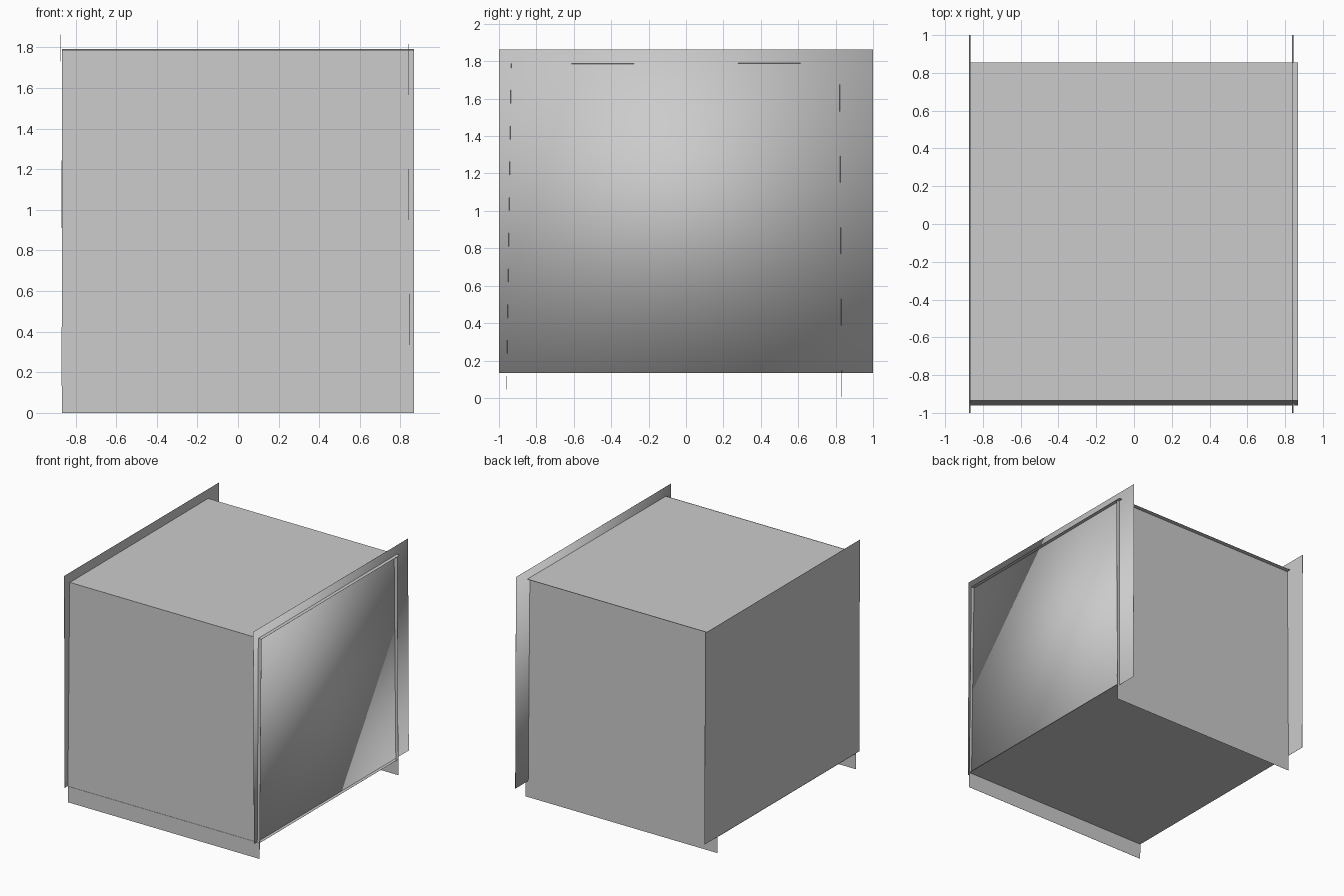
import bpy

if "Cube" in bpy.data.objects:
    bpy.data.objects.remove(bpy.data.objects["Cube"])

T = 0.001  # panel thickness


def panel(name, size, loc, rot=(0, 0, 0), smooth=False):
    """Thin rectangular board, very slightly tilted."""
    bpy.ops.mesh.primitive_cube_add(size=1)
    ob = bpy.context.object
    ob.name = name
    ob.scale = size
    bpy.ops.object.transform_apply(location=False, rotation=False, scale=True)
    ob.location = loc
    ob.rotation_euler = rot
    if smooth:
        bpy.ops.object.shade_smooth()
    return ob


# Side boards: run past the front, back and top
panel("left_board", (T, 2.0, 1.731), (-0.870, 0, 0.998), (0, -0.003, 0))
panel("right_board", (T, 2.0, 1.731), (0.841, 0, 0.998), (0, -0.004, 0), smooth=True)

# Front and back boards: reach the floor
panel("front_board", (1.735, T, 1.788), (0, -0.947, 0.894), (-0.014, 0, 0))
panel("back_board", (1.735, T, 1.788), (0, 0.827, 0.894), (0.007, 0, 0))

# Top and bottom boards: offset from each other in depth
panel("top_board", (1.735, 1.788, T), (0, -0.040, 1.788), (0.003, 0, 0))
panel("bottom_board", (1.735, 1.785, T), (0, -0.068, 0.130))
